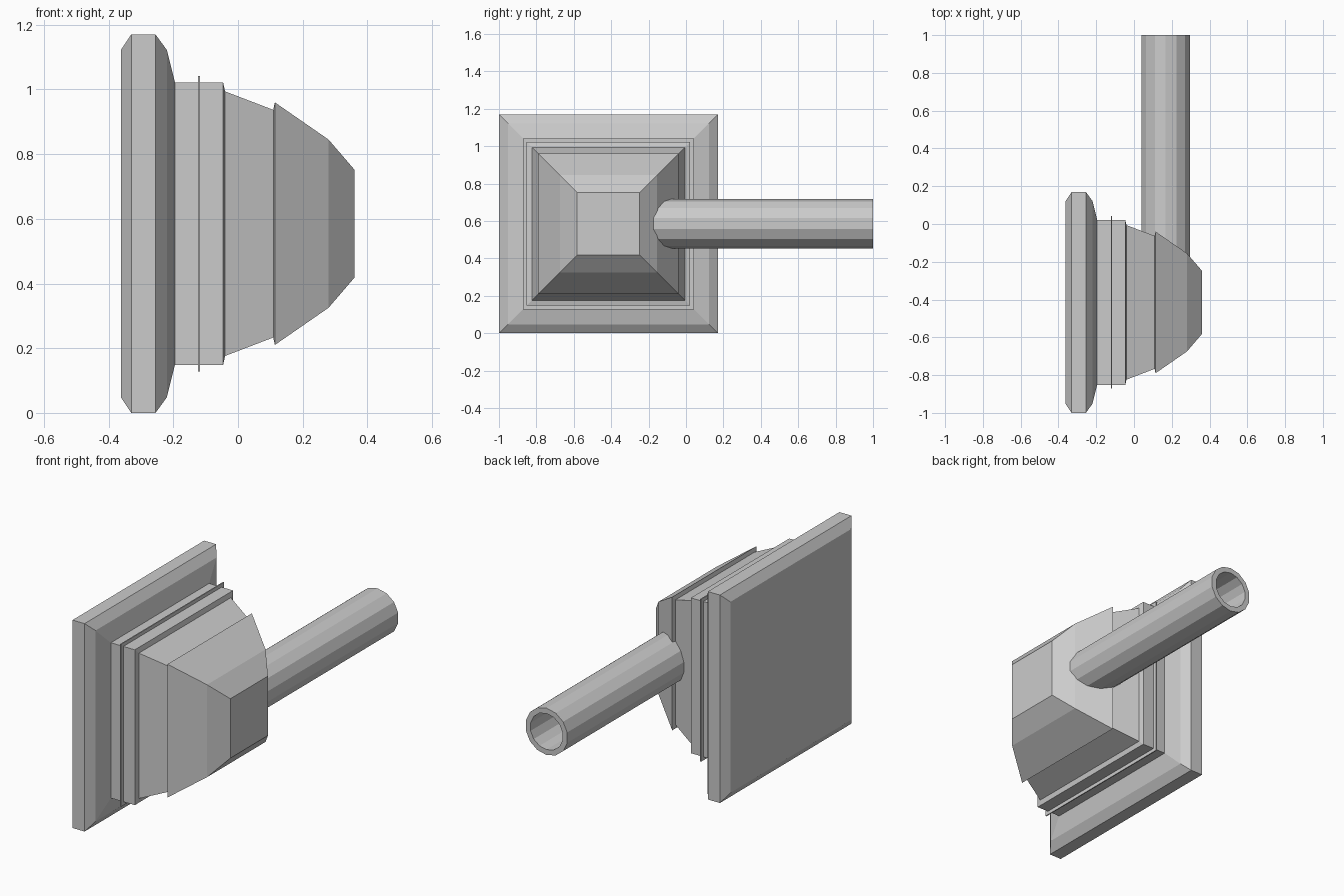
import bpy, bmesh, math

if "Cube" in bpy.data.objects:
    bpy.data.objects.remove(bpy.data.objects["Cube"])

CY, CZ = -0.415, 0.585   # axis of the square body


def bridge(bm, a, b):
    n = len(a)
    for i in range(n):
        j = (i + 1) % n
        bm.faces.new((a[i], a[j], b[j], b[i]))


def finish(name, bm):
    bmesh.ops.recalc_face_normals(bm, faces=bm.faces[:])
    mesh = bpy.data.meshes.new(name)
    bm.to_mesh(mesh)
    bm.free()
    obj = bpy.data.objects.new(name, mesh)
    bpy.context.collection.objects.link(obj)
    return obj


def square_loft(name, profile):
    """Loft squares along x; profile holds (x, half size)."""
    bm = bmesh.new()
    rings = [[bm.verts.new((x, CY + sy * h, CZ + sz * h))
              for sy, sz in ((-1, -1), (1, -1), (1, 1), (-1, 1))]
             for x, h in profile]
    for a, b in zip(rings, rings[1:]):
        bridge(bm, a, b)
    bm.faces.new(rings[0])
    bm.faces.new(rings[-1])
    return finish(name, bm)


def tube(name, x, z, y0, y1, outer, inner, sides):
    """Open pipe along y with wall thickness."""
    bm = bmesh.new()
    rings = []
    for y, r in ((y0, outer), (y1, outer), (y1, inner), (y0, inner)):
        rings.append([bm.verts.new((x + r * math.sin(2 * math.pi * i / sides), y,
                                    z + r * math.cos(2 * math.pi * i / sides)))
                      for i in range(sides)])
    for k in range(4):
        bridge(bm, rings[k], rings[(k + 1) % 4])
    return finish(name, bm)


# Wall flange, collar, thin seam ridge and tapered stepped housing
square_loft("stepped_housing", [
    (-0.362, 0.537), (-0.33, 0.585), (-0.255, 0.585), (-0.22, 0.537),
    (-0.195, 0.437), (-0.123, 0.437), (-0.123, 0.457), (-0.117, 0.457),
    (-0.117, 0.437), (-0.046, 0.437), (-0.04, 0.409), (0.109, 0.352),
    (0.114, 0.375), (0.28, 0.26), (0.36, 0.167)])

# Hollow pipe leaving the side of the housing
tube("side_pipe", 0.168, 0.586, -0.3, 1.0, 0.132, 0.102, 14)
